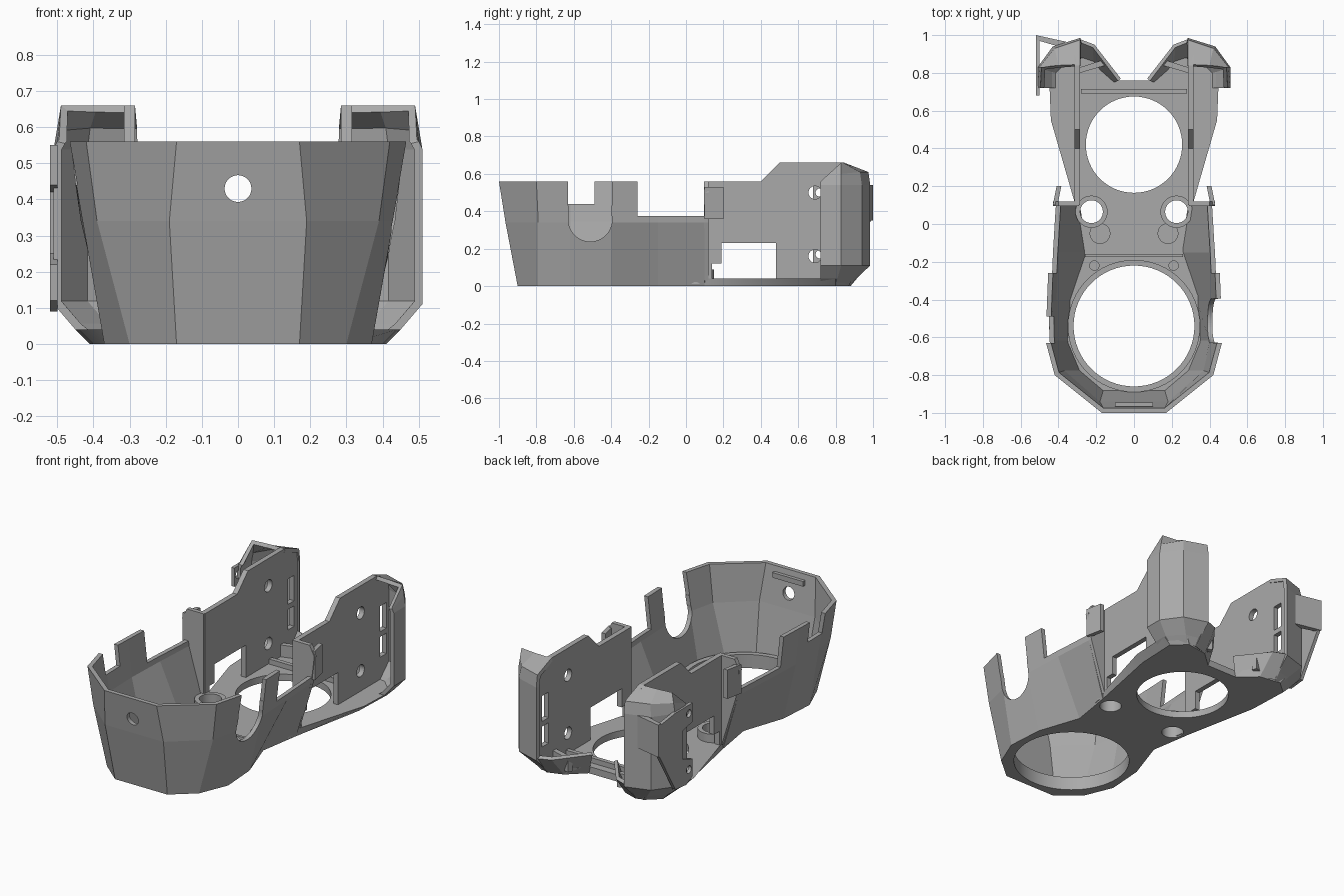
import bpy, bmesh, math
from mathutils import Matrix

cube = bpy.data.objects.get("Cube")
if cube:
    bpy.data.objects.remove(cube, do_unlink=True)

grey = bpy.data.materials.new("plain grey")
grey.use_nodes = True
GREY = (0.4, 0.4, 0.4, 1)
grey.diffuse_color = GREY
grey.node_tree.nodes["Principled BSDF"].inputs["Base Color"].default_value = GREY


def finish(name, bm):
    me = bpy.data.meshes.new(name)
    bm.to_mesh(me)
    bm.free()
    me.materials.append(grey)
    ob = bpy.data.objects.new(name, me)
    bpy.context.collection.objects.link(ob)
    return ob


def loft(name, rows, closed=True):
    """Skin rows of 3D points; closed rows are capped."""
    bm = bmesh.new()
    rings = [[bm.verts.new(p) for p in row] for row in rows]
    n = len(rings[0])
    for a, b in zip(rings, rings[1:]):
        for i in range(n if closed else n - 1):
            j = (i + 1) % n
            bm.faces.new((a[i], a[j], b[j], b[i]))
    if closed:
        bm.faces.new(rings[0])
        bm.faces.new(rings[-1])
        bmesh.ops.recalc_face_normals(bm, faces=bm.faces)
    return finish(name, bm)


def prism(name, pts, axis, lo, hi):
    """Extrude a 2D outline along one axis."""
    def put(p, d):
        q = list(p)
        q.insert("xyz".index(axis), d)
        return q
    return loft(name, [[put(p, d) for p in pts] for d in (lo, hi)])


def box(name, x, y, z):
    return prism(name, [(x[0], y[0]), (x[1], y[0]), (x[1], y[1]), (x[0], y[1])], "z", *z)


def rod(name, centre, radius, depth, axis="z"):
    bm = bmesh.new()
    turn = {"z": Matrix(), "x": Matrix.Rotation(math.pi / 2, 4, "Y"),
            "y": Matrix.Rotation(math.pi / 2, 4, "X")}[axis]
    bmesh.ops.create_cone(bm, cap_ends=True, segments=64, radius1=radius, radius2=radius,
                          depth=depth, matrix=Matrix.Translation(centre) @ turn)
    return finish(name, bm)


def modify(ob, kind, **settings):
    mod = ob.modifiers.new(kind, kind)
    for key, value in settings.items():
        setattr(mod, key, value)
    bpy.context.view_layer.objects.active = ob
    bpy.ops.object.modifier_apply(modifier=mod.name)


def cut(ob, *cutters):
    for c in cutters:
        c.hide_render = True
        modify(ob, "BOOLEAN", operation="DIFFERENCE", solver="EXACT", object=c)
        bpy.data.objects.remove(c, do_unlink=True)


def thicken(ob, t):
    modify(ob, "SOLIDIFY", thickness=t, offset=-1, use_even_offset=True)


def mirror(ob):
    modify(ob, "MIRROR")


def smooth(ob):
    bpy.ops.object.select_all(action="DESELECT")
    ob.select_set(True)
    bpy.context.view_layer.objects.active = ob
    bpy.ops.object.shade_smooth_by_angle()


def both(pts):
    """Complete a right-hand outline with its mirror image."""
    return [(-x, y) for x, y in reversed(pts)] + pts


def level(pts, z):
    return [(x, y, z) for x, y in pts]


# Faceted front shell
base = [(.17, -.9), (.3, -.79), (.37, -.62), (.355, -.4), (.27, -.15), (.31, .1)]
middle = [(.19, -.965), (.39, -.79), (.43, -.62), (.435, -.4), (.425, -.15), (.41, .1)]
rim = [(.17, -1), (.42, -.8), (.468, -.62), (.46, -.4), (.45, -.15), (.43, .1)]
shell = loft("front_shell", [level(both(base), 0), level(both(middle), .34),
                             level(both(rim), .56)], closed=False)
thicken(shell, .025)
cut(shell,
    box("trim", (-1, 1), (-2, 1), (.56, 1)),
    box("side_dip", (-1, 1), (-.26, .3), (.375, 1)),
    box("right_slot", (.3, 1), (-.63, -.395), (.43, 1)),
    rod("right_slot_round", (.5, -.512, .355), .117, .5, "x"),
    box("right_slot_mid", (.3, 1), (-.627, -.397), (.355, .44)),
    box("left_slot", (-1, -.3), (-.63, -.49), (.44, 1)),
    rod("front_hole", (0, -1, .43), .037, .3, "y"))

# Floor with its two large openings and screw holes
tail = [(.4, .55), (.41, .8), (.33, .87), (.2, .85), (.1, .76)]
flange = [(.44, .55), (.45, .8), (.36, .89), (.2, .87), (.09, .76)]
floor = loft("floor", [level(both(base + tail), 0), level(both(base + flange), .04)])
bosses = [rod("screw_boss", (s * .225, .065, .05), .085, .08) for s in (-1, 1)]
cut(floor, rod("fan_cut", (0, -.54, 0), .32, .5), rod("rear_cut", (0, .42, 0), .255, .5),
    *[rod("screw_cut", (s * .225, .065, 0), .06, .5) for s in (-1, 1)])
for boss, s in zip(bosses, (-1, 1)):
    cut(boss, rod("screw_cut", (s * .225, .065, 0), .06, .5))
    smooth(boss)
smooth(floor)
ring = rod("fan_ring", (0, -.54, .045), .35, .07)
cut(ring, rod("ring_cut", (0, -.54, 0), .32, .5))
smooth(ring)
for s in (-1, 1):
    rod("floor_pad", (s * .18, -.05, .04), .055, .016)
    rod("floor_pin", (s * .21, -.22, .04), .027, .02)
box("rear_rail", (-.28, .28), (.69, .715), (.03, .07))
box("floor_rib", (-.26, .26), (-.175, -.16), (.03, .055))
box("front_rib", (-.1, .1), (-.965, -.945), (.5, .53))

# Side plates with window, screw holes and rear slots
plate = prism("side_plate", [(.1, .03), (.1, .56), (.4, .56), (.5, .66), (.84, .66),
                             (.96, .61), (.96, .11), (.88, .03)], "x", .285, .315)
cut(plate,
    box("window", (0, 1), (.19, .48), (.04, .23)),
    box("window_step", (0, 1), (.14, .2), (.04, .12)),
    box("low_slot", (0, 1), (.87, .93), (.17, .29)),
    box("high_slot", (0, 1), (.87, .93), (.32, .47)),
    rod("low_hole", (.3, .69, .16), .035, .2, "x"),
    rod("high_hole", (.3, .69, .5), .035, .2, "x"))
mirror(plate)

# Ears joining plates to the shell
ear = prism("ear", [(.29, .03), (.315, .03), (.41, .34), (.43, .5), (.4, .56), (.29, .56)],
            "y", .095, .12)
mirror(ear)
ear_flange = prism("ear_flange", [(.405, .1), (.43, .1), (.41, .2), (.385, .2)], "z", .36, .53)
mirror(ear_flange)

# Rear towers, open towards the front
outline = [(.51, .72), (.51, .83), (.43, .94), (.285, .985)]
tower = loft("rear_tower", [
    level([(.4, .72), (.4, .8), (.34, .86), (.285, .88)], 0),
    level([(.45, .72), (.45, .81), (.37, .89), (.285, .91)], .04),
    level(outline, .11), level(outline, .54),
    [(.5, .72, .56), (.5, .83, .6), (.42, .93, .61), (.285, .975, .61)],
    [(.495, .725, .565), (.49, .83, .66), (.4, .84, .66), (.285, .845, .66)]], closed=False)
thicken(tower, .022)
mirror(tower)

# Sloped feet between towers and floor
foot = loft("rear_foot", [
    level([(.29, .88), (.2, .85), (.1, .76)], 0),
    level([(.29, .98), (.21, .95), (.07, .77)], .12)], closed=False)
thicken(foot, .02)
mirror(foot)
strut = prism("foot_strut", [(.285, .8), (.285, .83), (.16, .87), (.15, .84)], "z", .03, .11)
mirror(strut)

# Left-hand-view cable bracket on one tower, with two screw lugs
bracket = prism("cable_bracket", [(.99, .53), (.84, .55), (.68, .55), (.68, .44), (.77, .42),
                                  (.77, .25), (.68, .22), (.68, .12), (.74, .09), (.84, .1),
                                  (.99, .35)], "x", -.52, -.5)
cut(bracket, *[rod("lug_cut", (-.51, .715, z), .022, .2, "x") for z in (.17, .5)])
prism("bracket_wing", [(-.52, 1), (-.36, .965), (-.4, .94), (-.52, .975)], "z", .35, .54)
